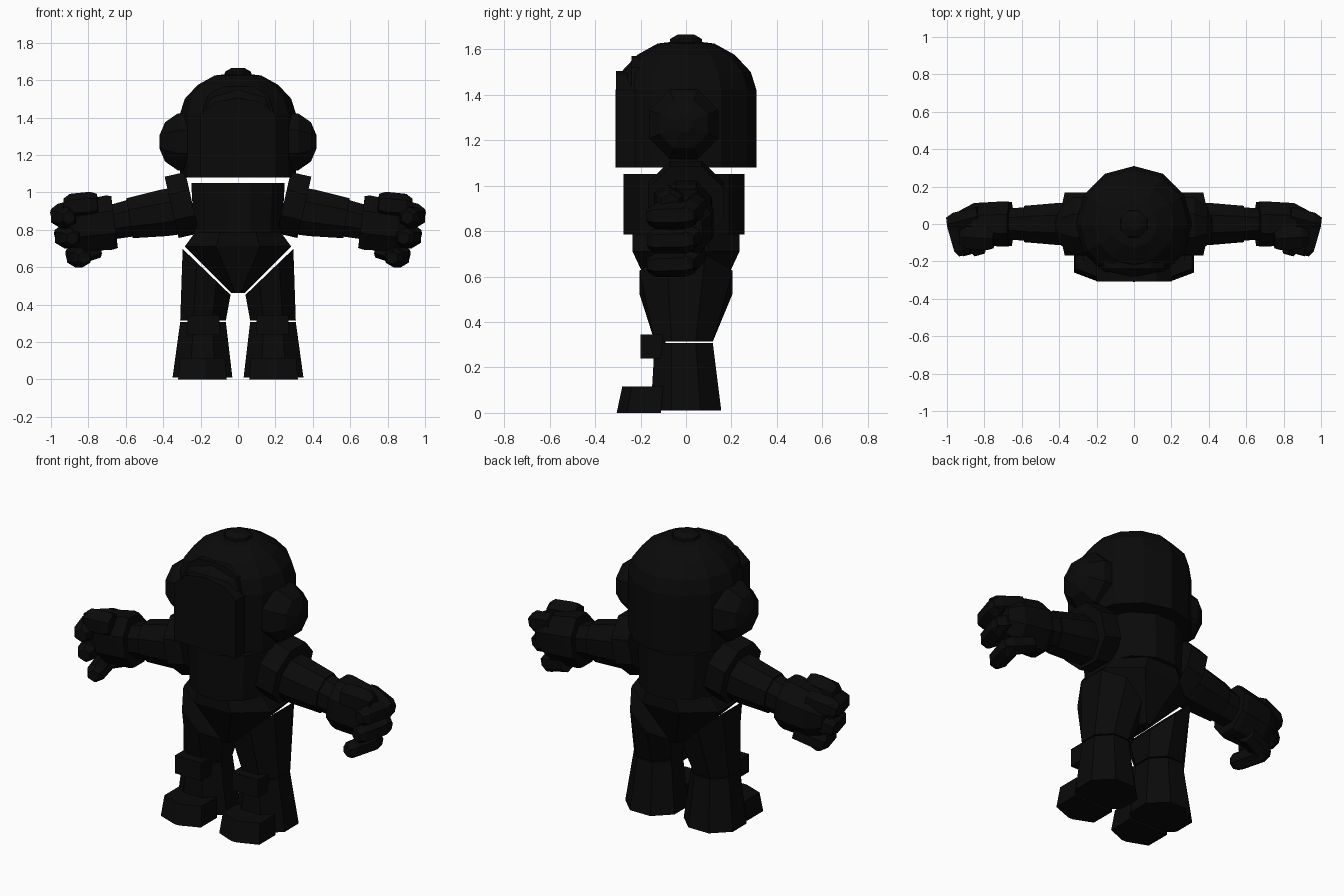
import bpy, bmesh, math
from mathutils import Vector

if "Cube" in bpy.data.objects:
    bpy.data.objects.remove(bpy.data.objects["Cube"])

mat = bpy.data.materials.new("matte_black")
mat.diffuse_color = (0.003, 0.003, 0.003, 1)
mat.use_nodes = True
mat.node_tree.nodes["Principled BSDF"].inputs["Base Color"].default_value = mat.diffuse_color


def loft(name, rings, mirror=False):
    """Skin a list of equal-length point rings, capped at both ends."""
    bm = bmesh.new()
    rows = [[bm.verts.new(p) for p in ring] for ring in rings]
    n = len(rows[0])
    for a, b in zip(rows, rows[1:]):
        for i in range(n):
            j = (i + 1) % n
            bm.faces.new((a[i], a[j], b[j], b[i]))
    bm.faces.new(rows[0])
    bm.faces.new(rows[-1])
    if mirror:
        for v in bm.verts:
            v.co.x = -v.co.x
    bmesh.ops.recalc_face_normals(bm, faces=bm.faces)
    me = bpy.data.meshes.new(name)
    bm.to_mesh(me)
    bm.free()
    me.materials.append(mat)
    ob = bpy.data.objects.new(name, me)
    bpy.context.collection.objects.link(ob)
    return ob


def ring(cx, cy, z, rx, ry, n=8, flat=True, slope=0.0):
    """Horizontal ring; flat aligns sides to the axes, slope tilts it along x."""
    off, k = (math.pi / n, 1 / math.cos(math.pi / n)) if flat else (0, 1)
    pts = []
    for i in range(n):
        a = off + 2 * math.pi * i / n
        dx = rx * k * math.cos(a)
        pts.append((cx + dx, cy + ry * k * math.sin(a), z + slope * dx))
    return pts


def tube(name, start, end, stations, n=8, wide=1.0, mirror=False):
    """Faceted tube; stations are (fraction along axis, radius)."""
    p, q = Vector(start), Vector(end)
    d = (q - p).normalized()
    ref = Vector((0, 0, 1)) if abs(d.z) < 0.8 else Vector((1, 0, 0))
    u = d.cross(ref).normalized()
    v = u.cross(d)
    k = 1 / math.cos(math.pi / n)
    rings = []
    for t, r in stations:
        c = p.lerp(q, t)
        rings.append([c + u * (r * k * wide * math.cos(math.pi * (2 * i + 1) / n))
                      + v * (r * k * math.sin(math.pi * (2 * i + 1) / n)) for i in range(n)])
    return loft(name, rings, mirror)


# Domed helmet and top knob
loft("helmet", [ring(0, 0, z, r, r, 12, False) for r, z in
                ((.31, 1.08), (.31, 1.42), (.285, 1.50), (.215, 1.575), (.125, 1.625), (.04, 1.635))])
loft("top_knob", [ring(0, 0, z, r, r) for r, z in ((.075, 1.60), (.07, 1.645), (.035, 1.665))])

# Arched face plate
arch = [(-.2, 1.08), (.2, 1.08), (.2, 1.42), (.12, 1.485), (0, 1.505), (-.12, 1.485), (-.2, 1.42)]
loft("face_plate", [[(x, y, z) for x, z in arch] for y in (-.12, -.307)])
brow = [(-.2, 1.40), (.2, 1.40), (.16, 1.52), (.09, 1.565), (0, 1.57), (-.09, 1.565), (-.16, 1.52)]
loft("brow", [[(x, y, z) for x, z in brow] for y in (-.08, -.24)])

# Torso and wedge pelvis
loft("torso", [ring(0, -.008, z, rx, ry, 12) for z, rx, ry in
               ((.785, .235, .266), (1.05, .25, .266))])
loft("pelvis", [ring(0, 0, z, rx, ry) for z, rx, ry in
                ((.462, .035, .12), (.71, .285, .235), (.785, .23, .235))])

for side, m in (("right", False), ("left", True)):
    # Ear pod
    tube(side + "_ear_pod", (.27, -.01, 1.27), (.42, -.01, 1.27),
         ((0, .152), (.35, .152), (.8, .105), (1, .035)), mirror=m)

    # Leg with slanted hip cut, knee pad and toe
    loft(side + "_thigh", [ring(.187, -.01, .314, .122, .128),
                           ring(.168, 0, .575, .128, .205, slope=.96)], m)
    loft(side + "_shin", [ring(.19, 0, .01, .16, .155), ring(.187, -.01, .307, .122, .128)], m)
    pad = [(.10, .24), (.27, .24), (.27, .345), (.10, .345)]
    loft(side + "_knee_pad", [[(x, y, z) for x, z in pad] for y in (-.09, -.2)], m)
    toe = [(.06, -.11), (.32, -.11), (.32, -.26), (.20, -.305), (.17, -.305), (.06, -.26)]
    loft(side + "_toe", [[(x, y, 0) for x, y in toe],
                         [(.19 + (x - .19) * .93, y * .92, .115) for x, y in toe]], m)

    # Shoulder disc and arm
    tube(side + "_shoulder", (.245, 0, .945), (.355, 0, .92), ((0, .168), (1, .168)), mirror=m)
    tube(side + "_upper_arm", (.30, 0, .905), (.58, 0, .862), ((0, .127), (.35, .125), (1, .108)),
         wide=.9, mirror=m)
    tube(side + "_wrist", (.56, 0, .865), (.70, 0, .835), ((0, .1), (1, .09)), wide=.9, mirror=m)

    # Gauntlet
    tube(side + "_gauntlet", (.66, 0, .842), (.95, 0, .805),
         ((0, .14), (.1, .146), (.65, .135), (.93, .085)), wide=.83, mirror=m)

    # Thumb across the top front of the hand
    tube(side + "_thumb", (.75, -.08, .935), (.93, -.07, .92),
         ((0, .05), (.2, .062), (.8, .06), (1, .04)), 6, mirror=m)

    # Curled fingers: knuckle and fingertip
    for name, z, x, r in (("upper", .87, .955, .052), ("middle", .76, .935, .05), ("lower", .655, .875, .048)):
        tube(f"{side}_{name}_knuckle", (x - .13, .045, z + .045), (x + .035, .0, z),
             ((0, r * .9), (.75, r), (1, r * .7)), 6, mirror=m)
        tube(f"{side}_{name}_fingertip", (x + .005, .04, z), (x - .05, -.165, z - .005),
             ((0, r * .7), (.2, r), (.85, r * .95), (1, r * .6)), 6, mirror=m)
